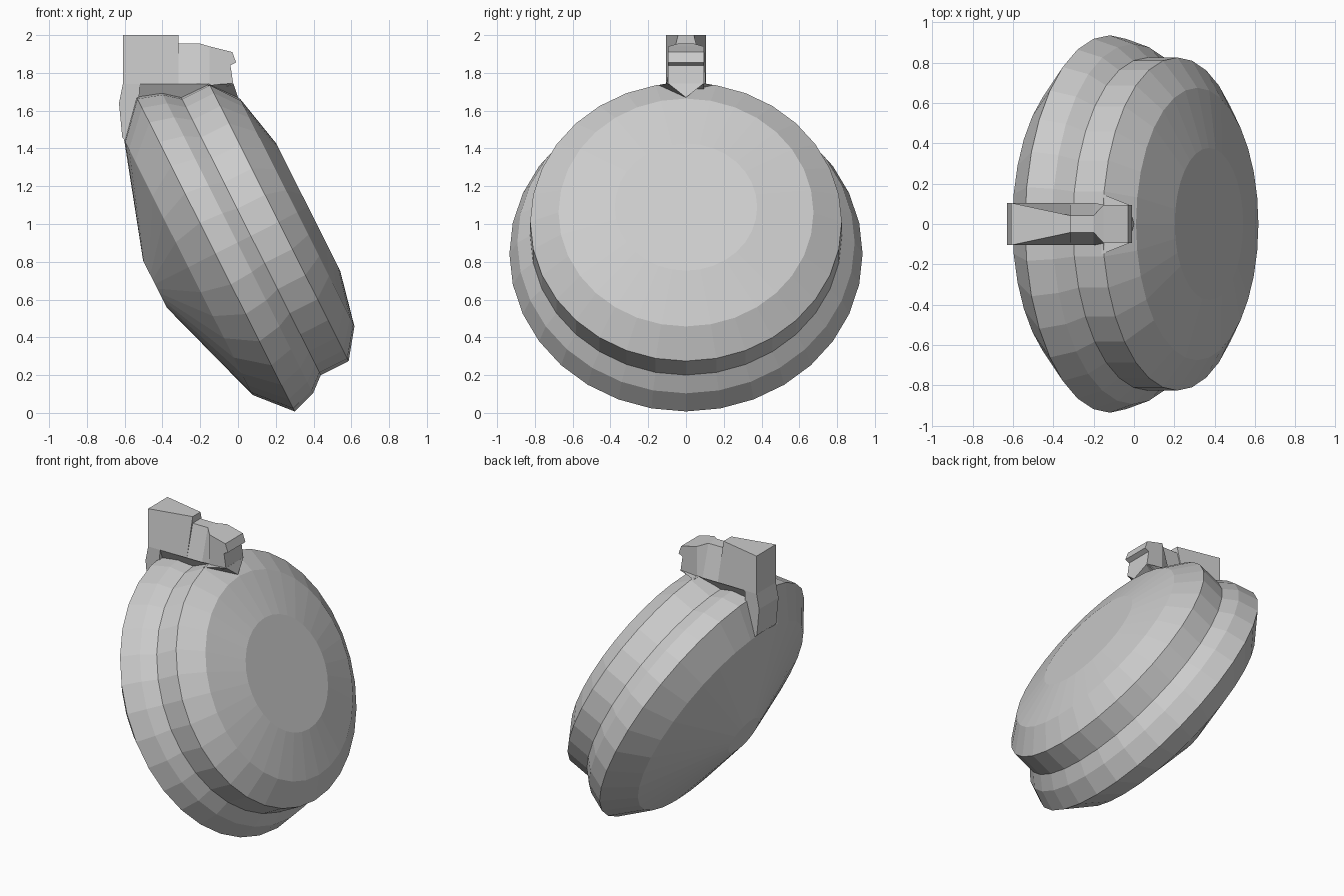
import bpy, bmesh, math
from mathutils import Vector

if "Cube" in bpy.data.objects:
    bpy.data.objects.remove(bpy.data.objects["Cube"])


def make(name, verts, faces):
    bm = bmesh.new()
    vs = [bm.verts.new(v) for v in verts]
    for f in faces:
        bm.faces.new([vs[i] for i in f])
    bmesh.ops.recalc_face_normals(bm, faces=bm.faces)
    me = bpy.data.meshes.new(name)
    bm.to_mesh(me)
    bm.free()
    ob = bpy.data.objects.new(name, me)
    bpy.context.collection.objects.link(ob)
    return ob


def bridge(name, rings):
    # closed skin through rings that have equal point counts
    n = len(rings[0])
    faces = [list(range(n)), [(len(rings) - 1) * n + i for i in range(n)]]
    for r in range(len(rings) - 1):
        for i in range(n):
            j = (i + 1) % n
            faces.append([r * n + i, r * n + j, (r + 1) * n + j, (r + 1) * n + i])
    return make(name, [p for ring in rings for p in ring], faces)


def loft(name, sections):
    # trapezoid sections along x: x, z bottom, z top, half width bottom, half width top
    return bridge(name, [[(x, -wb, zb), (x, wb, zb), (x, wt, zt), (x, -wt, zt)]
                         for x, zb, zt, wb, wt in sections])


def extrude(name, profile, half):
    return bridge(name, [[(x, y, z) for x, z in profile] for y in (-half, half)])


# tilted round body: (distance along axis, radius)
SIDES = 32
centre = Vector((-0.12, 0, 0.843))
axis = Vector((0.893, 0, 0.449)).normalized()
up = Vector((-axis.z, 0, axis.x))
side = Vector((0, 1, 0))
profile = [(-0.358, 0.14), (-0.16, 0.757), (0, 0.935), (0.13, 0.893),
           (0.21, 0.825), (0.375, 0.825), (0.485, 0.675), (0.55, 0.377)]
rings = []
for a, r in profile:
    rings.append([centre + axis * a + r * (math.cos(t) * up + math.sin(t) * side)
                  for t in (2 * math.pi * i / SIDES for i in range(SIDES))])
bridge("round_body", rings)

# hinge block on top, narrowing toward the front, with a lower neck
loft("hinge_block", [(-0.61, 1.74, 2.0, 0.105, 0.105), (-0.315, 1.74, 2.0, 0.105, 0.042)])
loft("hinge_neck", [(-0.315, 1.74, 1.955, 0.105, 0.042), (-0.20, 1.74, 1.955, 0.105, 0.042),
                    (-0.15, 1.74, 1.94, 0.095, 0.095)])

# notched latch at the front of the hinge
extrude("latch", [(-0.15, 1.70), (-0.15, 1.94), (-0.03, 1.91), (-0.01, 1.855),
                  (-0.04, 1.84), (-0.025, 1.74)], 0.095)

# wedge joining the latch to the front rim
wedge = [(-0.16, -0.15, 1.735), (-0.16, 0.15, 1.735), (-0.025, 0.095, 1.745),
         (-0.025, -0.095, 1.745), (0.0, 0, 1.67), (-0.16, 0, 1.68)]
make("latch_wedge", wedge, [(0, 1, 2, 3), (3, 2, 4), (0, 3, 4, 5), (2, 1, 5, 4), (0, 5, 1)])

# underside filling the gap down to the rim
loft("hinge_base", [(-0.58, 1.74, 1.64, 0.105, 0.06), (-0.16, 1.74, 1.66, 0.095, 0.04)])

# tongue gripping the back rim
extrude("back_tongue", [(-0.61, 1.74), (-0.63, 1.64), (-0.613, 1.46), (-0.59, 1.43),
                        (-0.53, 1.55), (-0.52, 1.74)], 0.105)
